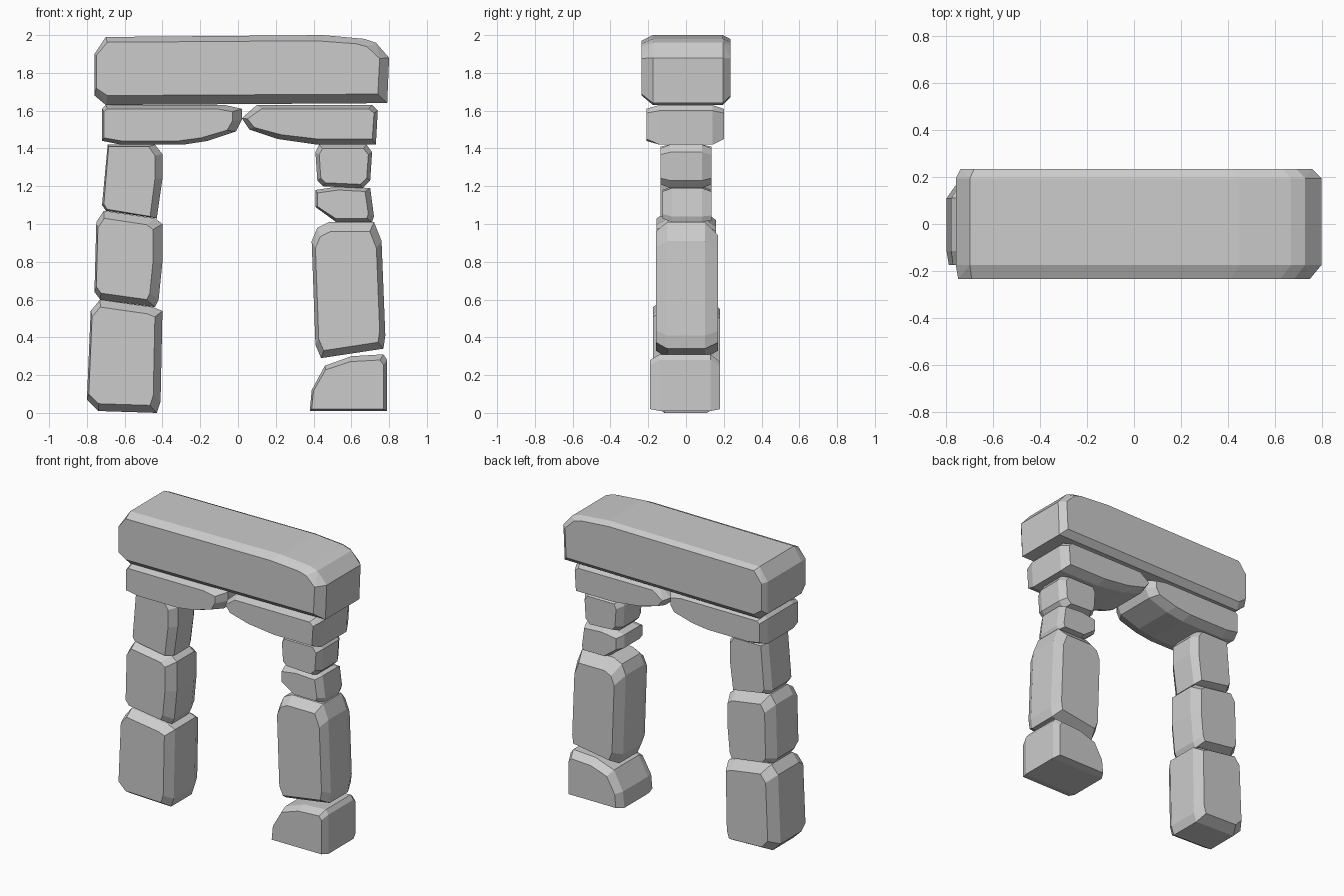
import bpy
import bmesh
import math

cube = bpy.data.objects.get("Cube")
if cube:
    bpy.data.objects.remove(cube, do_unlink=True)

# One plain stone colour
stone_grey = bpy.data.materials.new("stone_grey")
stone_grey.use_nodes = True
colour = (0.6, 0.6, 0.6, 1)
stone_grey.diffuse_color = colour
stone_grey.node_tree.nodes["Principled BSDF"].inputs["Base Color"].default_value = colour


def shrink(outline, left, right, bottom, top):
    """Fit an outline into its own bounds reduced by a margin on each side."""
    xs, zs = zip(*outline)
    x0, x1, z0, z1 = min(xs), max(xs), min(zs), max(zs)
    sx = (x1 - x0 - left - right) / (x1 - x0)
    sz = (z1 - z0 - bottom - top) / (z1 - z0)
    return [(x0 + left + (x - x0) * sx, z0 + bottom + (z - z0) * sz) for x, z in outline]


def stone(name, outline, depth, front, back, chamfer=(0.05, 0.05)):
    """Hewn block: hull of a full outline and smaller front and back faces.
    front and back hold the margins (left, right, bottom, top)."""
    near, far = depth
    rings = [
        (near, shrink(outline, *front)),
        (near + chamfer[0], outline),
        (far - chamfer[1], outline),
        (far, shrink(outline, *back)),
    ]
    bm = bmesh.new()
    for y, ring in rings:
        for x, z in ring:
            bm.verts.new((x, y, z))
    hull = bmesh.ops.convex_hull(bm, input=bm.verts[:])
    loose = {v for v in hull["geom_interior"] + hull["geom_unused"]
             if isinstance(v, bmesh.types.BMVert)}
    bmesh.ops.delete(bm, geom=list(loose), context='VERTS')
    # Merge nearly flat neighbours into broad facets
    bmesh.ops.dissolve_limit(bm, angle_limit=math.radians(4),
                             verts=bm.verts[:], edges=bm.edges[:])
    bmesh.ops.recalc_face_normals(bm, faces=bm.faces[:])
    mesh = bpy.data.meshes.new(name)
    bm.to_mesh(mesh)
    bm.free()
    mesh.materials.append(stone_grey)
    obj = bpy.data.objects.new(name, mesh)
    bpy.context.collection.objects.link(obj)
    return obj


# Great lintel across the top
stone("lintel",
      [(-.76, 1.9), (-.7, 1.99), (-.39, 2), (.45, 2), (.67, 1.98), (.73, 1.96),
       (.8, 1.88), (.79, 1.64), (.4, 1.63), (-.7, 1.63), (-.76, 1.68)],
      (-.235, .235), front=(.01, .05, .05, .03), back=(.02, .04, .04, .02),
      chamfer=(.06, .04))

# Two corbels below the lintel, nearly touching in the middle
stone("right_corbel",
      [(-.72, 1.61), (-.7, 1.63), (-.07, 1.63), (.02, 1.61), (.02, 1.55),
       (-.01, 1.49), (-.16, 1.44), (-.29, 1.42), (-.62, 1.42), (-.72, 1.44)],
      (-.21, .2), front=(.01, .05, .02, .02), back=(.02, .04, .03, .02),
      chamfer=(.07, .06))
stone("left_corbel",
      [(.02, 1.56), (.1, 1.63), (.71, 1.63), (.74, 1.6), (.73, 1.42),
       (.42, 1.42), (.21, 1.45), (.06, 1.5)],
      (-.21, .2), front=(.03, .02, .03, .02), back=(.02, .03, .03, .02),
      chamfer=(.07, .06))

# Right pillar of three blocks
stone("right_pillar_top",
      [(-.69, 1.42), (-.44, 1.42), (-.4, 1.37), (-.4, 1.24), (-.43, 1.03),
       (-.7, 1.07), (-.72, 1.1)],
      (-.135, .135), front=(.01, .04, .01, .01), back=(.03, .03, .02, .01))
stone("right_pillar_middle",
      [(-.71, 1.07), (-.75, 1.01), (-.76, .64), (-.73, .6), (-.44, .56),
       (-.42, .6), (-.4, .8), (-.4, 1), (-.44, 1.03)],
      (-.155, .16), front=(.01, .05, .04, .04), back=(.04, .03, .03, .05),
      chamfer=(.06, .07))
stone("right_pillar_base",
      [(-.73, .6), (-.78, .54), (-.8, .07), (-.74, .01), (-.43, 0),
       (-.41, .06), (-.4, .54), (-.45, .56)],
      (-.175, .18), front=(.01, .04, .04, .04), back=(.05, .03, .04, .05),
      chamfer=(.06, .07))

# Left pillar of four blocks
stone("left_pillar_top",
      [(.43, 1.42), (.41, 1.38), (.42, 1.23), (.45, 1.2), (.66, 1.19),
       (.7, 1.23), (.71, 1.38), (.68, 1.42)],
      (-.135, .135), front=(.02, .02, .02, .02), back=(.03, .03, .02, .02))
stone("left_pillar_upper",
      [(.41, 1.18), (.41, 1.09), (.52, 1.01), (.71, 1.01), (.72, 1.04),
       (.7, 1.19), (.54, 1.2)],
      (-.125, .135), front=(.01, .03, .02, .02), back=(.03, .02, .01, .02))
stone("left_pillar_long",
      [(.48, 1.01), (.42, .98), (.39, .91), (.4, .68), (.41, .36), (.44, .29),
       (.6, .31), (.77, .34), (.78, .41), (.76, .91), (.72, 1.01)],
      (-.16, .17), front=(.02, .03, .04, .05), back=(.04, .03, .04, .07),
      chamfer=(.06, .07))
stone("left_pillar_base",
      [(.6, .3), (.46, .25), (.39, .12), (.38, .01), (.79, .01), (.79, .28),
       (.77, .31)],
      (-.19, .18), front=(.01, .02, .01, .03), back=(.03, .02, .01, .04))
